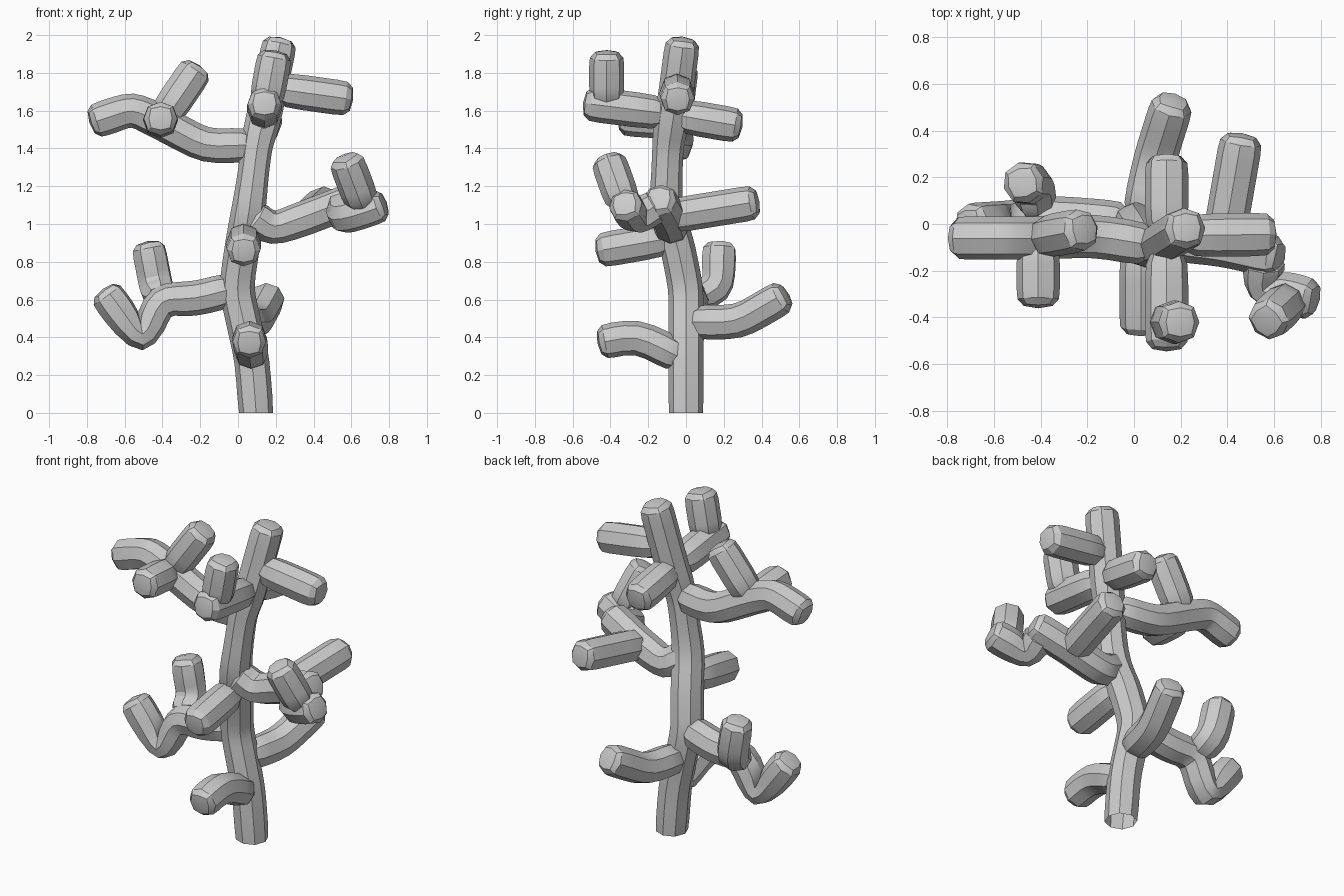
import bpy, bmesh
from mathutils import Vector

if "Cube" in bpy.data.objects:
    bpy.data.objects.remove(bpy.data.objects["Cube"])

R = .101  # common limb thickness
# Named joint centres
J = {
    't0': (.105, 0, -.12), 't1': (.075, 0, .28), 't2': (.03, 0, .48), 't3': (-.01, 0, .66),
    't4': (.03, -.055, .93), 't5': (.055, -.11, 1.06), 't6': (.10, -.095, 1.42),
    't7': (.14, -.07, 1.58), 't8': (.17, -.05, 1.72), 't9': (.21, -.025, 1.91),
    'a1': (.06, -.26, .41), 'a2': (.06, -.39, .385),
    'b1': (.09, .28, .48), 'b2': (.15, .47, .59),
    'c1': (.03, -.40, .87),
    'd1': (-.22, .02, .605), 'd2': (-.41, .03, .60), 'd3': (-.43, .17, .65), 'd4': (-.465, .175, .83),
    'd5': (-.51, .01, .37), 'd6': (-.67, 0, .59),
    'e1': (.18, -.07, .97), 'e2': (.38, -.09, 1.04), 'e3': (.45, .31, 1.105), 'e4': (.56, -.13, 1.11),
    'e5': (.55, -.27, 1.03), 'e6': (.71, -.31, 1.085), 'e7': (.59, -.395, 1.29), 'e8': (.67, -.32, 1.08),
    'f1': (-.17, -.05, 1.41), 'f2': (-.41, -.06, 1.54), 'f3': (-.56, -.06, 1.61), 'f4': (-.71, -.06, 1.56),
    'f5': (-.25, -.03, 1.775), 'f6': (-.41, -.28, 1.555),
    'g1': (.14, -.465, 1.63), 'g2': (.145, -.42, 1.62), 'g3': (.185, -.42, 1.84), 'g4': (.14, .22, 1.53),
    'h1': (.53, -.045, 1.67),
}
# Each limb runs through its joints, starting inside its parent
LIMBS = {
    "trunk": "t0 t1 t2 t3 t4 t5 t6 t7 t8 t9",
    "low_front_limb": "t1 a1 a2", "low_back_limb": "t2 b1 b2", "middle_front_limb": "t4 c1",
    "low_left_limb": "t3 d1 d2 d5 d6", "low_left_fork": "d2 d3 d4",
    "middle_right_limb": "t5 e1 e2 e4", "middle_back_fork": "e2 e3",
    "middle_end_bar": "e4 e5 e6", "middle_end_stub": "e8 e7",
    "upper_left_limb": "t6 f1 f2 f3 f4", "upper_left_up_fork": "f2 f5", "upper_left_front_fork": "f2 f6",
    "crown_front_limb": "t7 g1", "crown_front_stub": "g2 g3", "crown_back_limb": "t7 g4",
    "crown_right_limb": "t8 h1",
}


def limb(name, pts):
    # Blunt tip, and a midpoint in every span so bends stay tight
    pts.append(pts[-1] + (pts[-1] - pts[-2]).normalized() * .088)
    path = [pts[0]]
    for a, b in zip(pts, pts[1:]):
        if (b - a).length > .15:
            path.append((a + b) / 2)
        path.append(b)
    mesh = bpy.data.meshes.new(name)
    mesh.from_pydata(path, [(i, i + 1) for i in range(len(path) - 1)], [])
    ob = bpy.data.objects.new(name, mesh)
    bpy.context.collection.objects.link(ob)
    bpy.ops.object.select_all(action='DESELECT')
    bpy.context.view_layer.objects.active = ob
    ob.select_set(True)
    # Square skin around the path, rounded once
    skin = ob.modifiers.new("skin", 'SKIN')
    skin.use_smooth_shade = True
    if not mesh.skin_vertices:
        bpy.ops.mesh.customdata_skin_add()
    for i, v in enumerate(mesh.skin_vertices[0].data):
        # the trunk is slimmer between the middle and upper limbs
        r = .09 if name == "trunk" and 1.1 < path[i].z < 1.5 else R
        v.radius = (r, r)
        v.use_root = i == 0
    sub = ob.modifiers.new("round", 'SUBSURF')
    sub.levels = sub.render_levels = 1
    bpy.ops.object.modifier_apply(modifier="skin")
    bpy.ops.object.modifier_apply(modifier="round")
    return ob


for name, joints in LIMBS.items():
    ob = limb(name, [Vector(J[j]) for j in joints.split()])
    if name == "trunk":
        # Cut the trunk open at the ground
        bm = bmesh.new()
        bm.from_mesh(ob.data)
        bmesh.ops.bisect_plane(bm, geom=bm.verts[:] + bm.edges[:] + bm.faces[:],
                               plane_co=(0, 0, 0), plane_no=(0, 0, 1), clear_inner=True)
        bm.to_mesh(ob.data)
        bm.free()
    bpy.ops.object.shade_smooth_by_angle()
